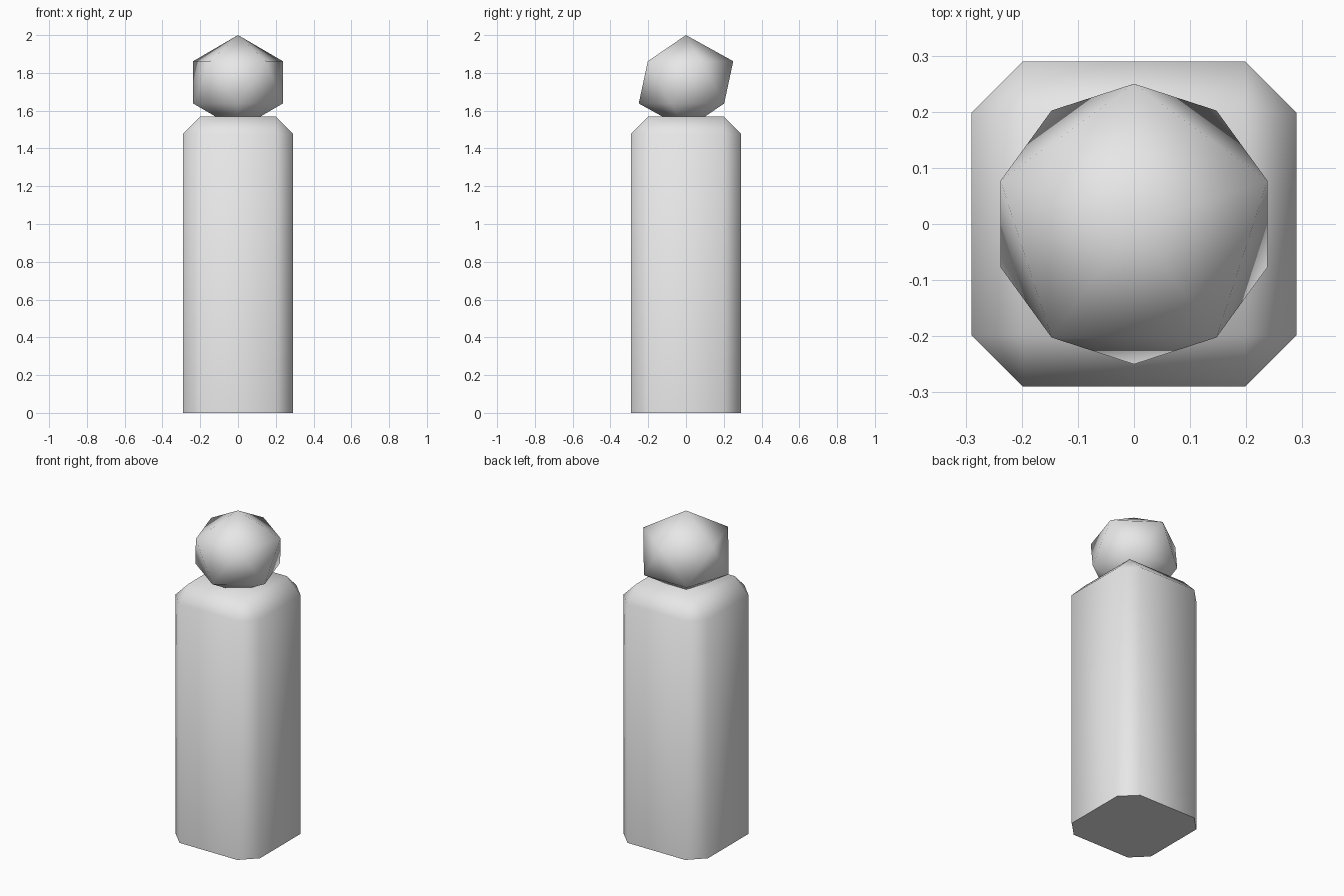
import bpy
import bmesh
import math
from mathutils import Matrix

default_cube = bpy.data.objects.get("Cube")
if default_cube:
    bpy.data.objects.remove(default_cube, do_unlink=True)

# Single plain grey
GREY = (0.8, 0.8, 0.8, 1.0)
grey = bpy.data.materials.new("light_grey")
grey.use_nodes = True
grey.diffuse_color = GREY
shader = next(n for n in grey.node_tree.nodes if n.type == "BSDF_PRINCIPLED")
shader.inputs["Base Color"].default_value = GREY


def add_part(name, bm, sharp_angle):
    """Turn a bmesh into a smooth-shaded grey object."""
    mesh = bpy.data.meshes.new(name)
    bm.to_mesh(mesh)
    bm.free()
    mesh.materials.append(grey)
    obj = bpy.data.objects.new(name, mesh)
    bpy.context.collection.objects.link(obj)
    bpy.ops.object.select_all(action="DESELECT")
    obj.select_set(True)
    bpy.context.view_layer.objects.active = obj
    bpy.ops.object.shade_smooth_by_angle(angle=math.radians(sharp_angle))
    return obj


# Body: tall block, chamfered everywhere except around its base
WIDTH, HEIGHT, CHAMFER = 0.58, 1.57, 0.092
bm = bmesh.new()
bmesh.ops.create_cube(bm, size=1)
bmesh.ops.translate(bm, verts=bm.verts, vec=(0, 0, 0.5))
bmesh.ops.scale(bm, verts=bm.verts, vec=(WIDTH, WIDTH, HEIGHT))
upper_edges = [e for e in bm.edges if max(v.co.z for v in e.verts) > 0.1]
bmesh.ops.bevel(bm, geom=upper_edges, offset=CHAMFER, segments=1,
                profile=0.5, affect="EDGES")
add_part("body", bm, 70)

# Head: twenty-sided ball, slightly widened, sunk a little into the body
RADIUS, RING_RADIUS = 0.25, 0.25
widen = RING_RADIUS / (RADIUS * 2 / math.sqrt(5))
bm = bmesh.new()
bmesh.ops.create_icosphere(bm, subdivisions=1, radius=RADIUS)
bmesh.ops.transform(
    bm, verts=bm.verts,
    matrix=Matrix.Translation((0, 0, 2 - RADIUS))
    @ Matrix.Diagonal((widen, widen, 1, 1))
    @ Matrix.Rotation(math.pi / 2, 4, "Z"))
add_part("head", bm, 70)
